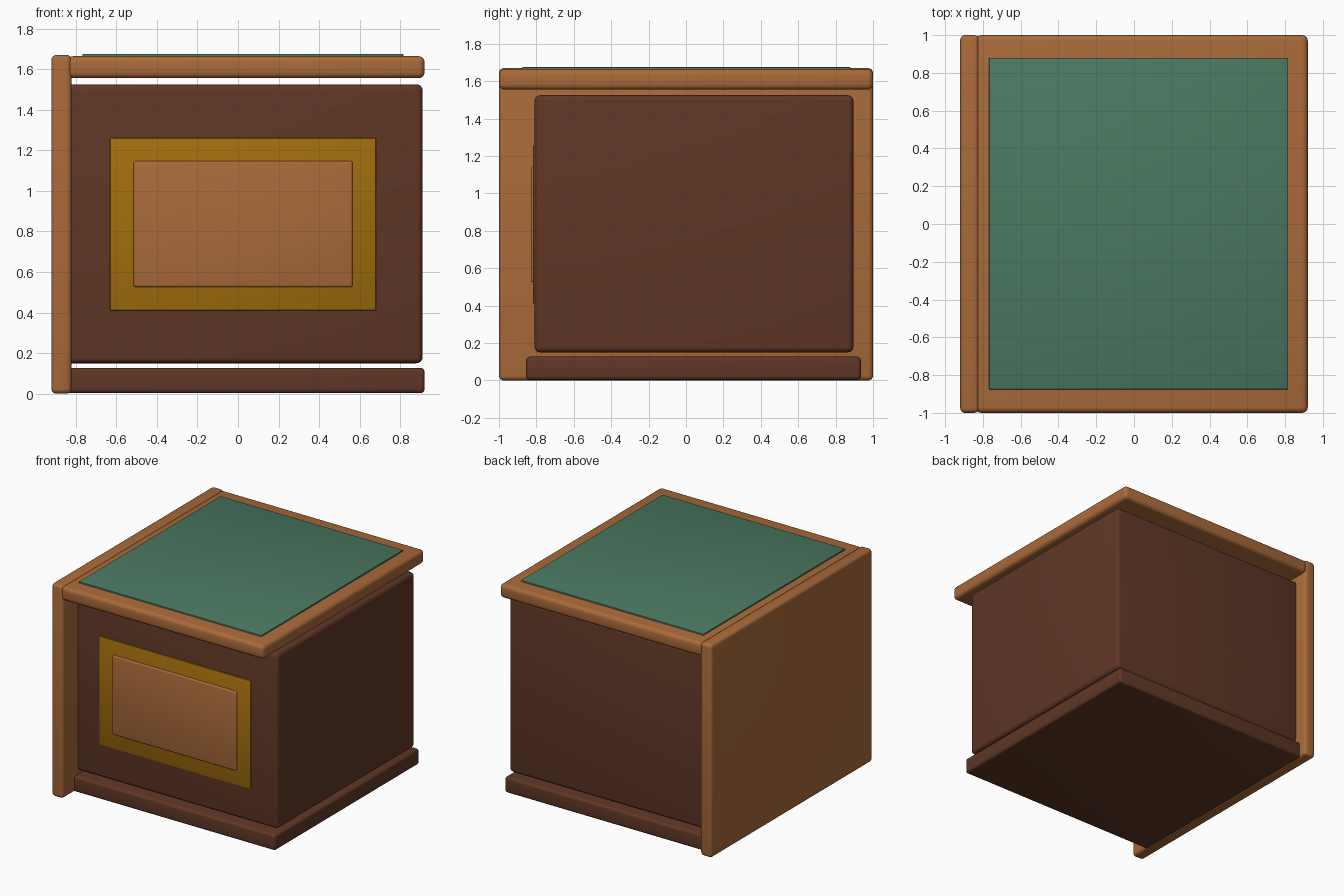
import bpy
import bmesh
from math import radians
from mathutils import Vector

cube = bpy.data.objects.get("Cube")
if cube:
    bpy.data.objects.remove(cube, do_unlink=True)


def material(name, rgb):
    mat = bpy.data.materials.new(name)
    mat.use_nodes = True
    colour = (*rgb, 1.0)
    mat.diffuse_color = colour
    mat.node_tree.nodes["Principled BSDF"].inputs["Base Color"].default_value = colour
    return mat


warm_wood = material("warm wood", (0.40, 0.145, 0.042))
dark_wood = material("dark wood", (0.115, 0.038, 0.019))
gold = material("gold", (0.36, 0.155, 0.004))
green = material("green leather", (0.07, 0.19, 0.12))


def rounded_box(name, mat, low, high, radius, segments=4):
    """Box between two corners with rounded, smooth-shaded edges."""
    low, high = Vector(low), Vector(high)
    size, centre = high - low, (low + high) / 2
    bm = bmesh.new()
    bmesh.ops.create_cube(bm, size=1)
    bmesh.ops.scale(bm, vec=size, verts=bm.verts)
    bmesh.ops.bevel(bm, geom=bm.edges[:], offset=radius, offset_type='OFFSET',
                    segments=segments, profile=0.5, affect='EDGES')
    mesh = bpy.data.meshes.new(name)
    bm.to_mesh(mesh)
    bm.free()
    mesh.materials.append(mat)
    obj = bpy.data.objects.new(name, mesh)
    obj.location = centre
    bpy.context.collection.objects.link(obj)
    bpy.ops.object.select_all(action='DESELECT')
    obj.select_set(True)
    bpy.context.view_layer.objects.active = obj
    bpy.ops.object.shade_smooth_by_angle(angle=radians(40))
    return obj


# Upright end board and overhanging top
rounded_box("side_board", warm_wood, (-0.92, -1, 0), (-0.82, 1, 1.67), 0.025)
rounded_box("table_top", warm_wood, (-0.84, -1, 1.555), (0.92, 1, 1.664), 0.03)
rounded_box("top_inlay", green, (-0.767, -0.875, 1.655), (0.815, 0.88, 1.675), 0.003, 2)

# Cabinet body floating above its plinth
rounded_box("cabinet_body", dark_wood, (-0.85, -0.81, 0.15), (0.91, 0.895, 1.525), 0.03)
rounded_box("plinth", dark_wood, (-0.85, -0.855, 0.003), (0.92, 0.935, 0.127), 0.02)

# Framed panel on the front
rounded_box("panel_frame", gold, (-0.63, -0.817, 0.41), (0.68, -0.79, 1.26), 0.005, 2)
rounded_box("front_panel", warm_wood, (-0.515, -0.83, 0.525), (0.565, -0.79, 1.147), 0.012, 3)
